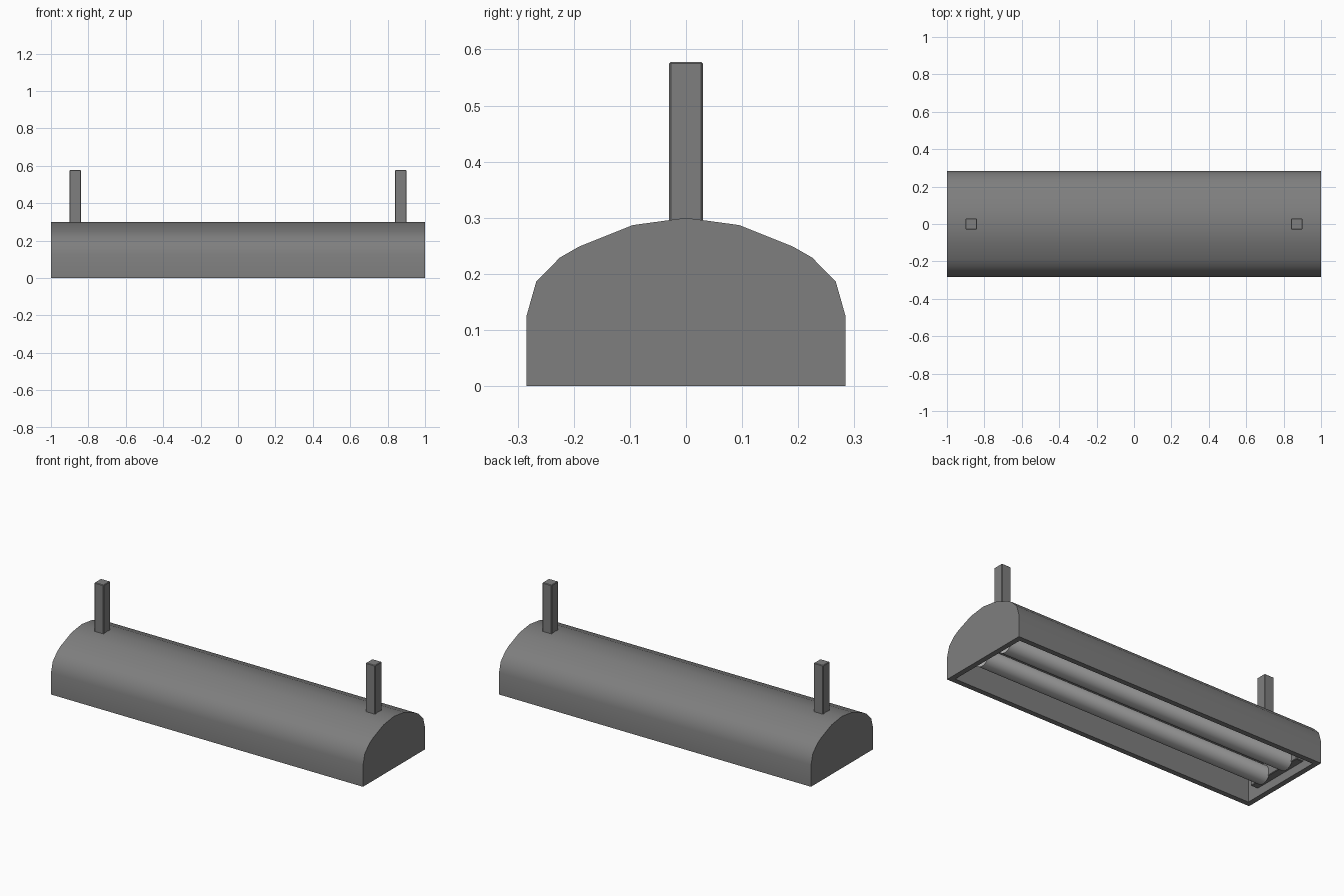
import bpy
import bmesh
import math
from mathutils import Matrix

cube = bpy.data.objects.get("Cube")
if cube:
    bpy.data.objects.remove(cube, do_unlink=True)


def material(name, value):
    mat = bpy.data.materials.new(name)
    mat.use_nodes = True
    color = (value, value, value, 1)
    mat.diffuse_color = color
    mat.node_tree.nodes["Principled BSDF"].inputs["Base Color"].default_value = color
    return mat


grey = material("grey metal", 0.21)
light = material("pale tube", 0.5)


def finish(bm, name, mat, smooth=True):
    bmesh.ops.recalc_face_normals(bm, faces=bm.faces)
    mesh = bpy.data.meshes.new(name)
    bm.to_mesh(mesh)
    bm.free()
    obj = bpy.data.objects.new(name, mesh)
    bpy.context.collection.objects.link(obj)
    mesh.materials.append(mat)
    if smooth:
        bpy.ops.object.select_all(action='DESELECT')
        obj.select_set(True)
        bpy.context.view_layer.objects.active = obj
        bpy.ops.object.shade_smooth_by_angle(angle=math.radians(35))
    return obj


def box(name, center, size, mat, bevel=0.003):
    bm = bmesh.new()
    bmesh.ops.create_cube(bm, size=1, matrix=Matrix.Translation(center) @ Matrix.Diagonal((*size, 1)))
    obj = finish(bm, name, mat, smooth=False)
    mod = obj.modifiers.new("soft edges", 'BEVEL')
    mod.width = bevel
    mod.segments = 1
    return obj


# Arched housing, extruded along x, with a recess cut up into its underside
half = [(0.284, 0), (0.284, 0.126), (0.267, 0.186), (0.225, 0.229), (0.19, 0.249), (0.095, 0.287)]
profile = half + [(0, 0.3)] + [(-y, z) for y, z in reversed(half)]
bm = bmesh.new()
end = bm.faces.new([bm.verts.new((-1, y, z)) for y, z in profile])
moved = bmesh.ops.extrude_face_region(bm, geom=[end], use_keep_orig=True)["geom"]
bmesh.ops.translate(bm, vec=(2, 0, 0), verts=[v for v in moved if isinstance(v, bmesh.types.BMVert)])
bmesh.ops.recalc_face_normals(bm, faces=bm.faces)
bottom = min(bm.faces, key=lambda f: f.calc_center_median().z)
bmesh.ops.inset_region(bm, faces=[bottom], thickness=0.03, use_even_offset=True)
roof = bmesh.ops.extrude_discrete_faces(bm, faces=[bottom])["faces"][0]
bmesh.ops.translate(bm, vec=(0, 0, 0.13), verts=roof.verts)
finish(bm, "housing", grey)

# Two fluorescent tubes side by side in the recess
for side, y in (("right", -0.09), ("left", 0.09)):
    bm = bmesh.new()
    turn = Matrix.Translation((0, y, 0.07)) @ Matrix.Rotation(math.pi / 2, 4, 'Y')
    bmesh.ops.create_cone(bm, cap_ends=True, segments=24, radius1=0.052, radius2=0.052,
                          depth=1.86, matrix=turn)
    finish(bm, "tube_" + ("front" if y < 0 else "back"), light)

# Hanging posts and tube holders at both ends
for side, s in (("right", -1), ("left", 1)):
    box(side + "_hanging_post", (s * 0.87, 0, 0.43), (0.06, 0.06, 0.296), grey)
    box(side + "_tube_holder", (s * 0.947, 0, 0.09), (0.046, 0.36, 0.09), grey)
